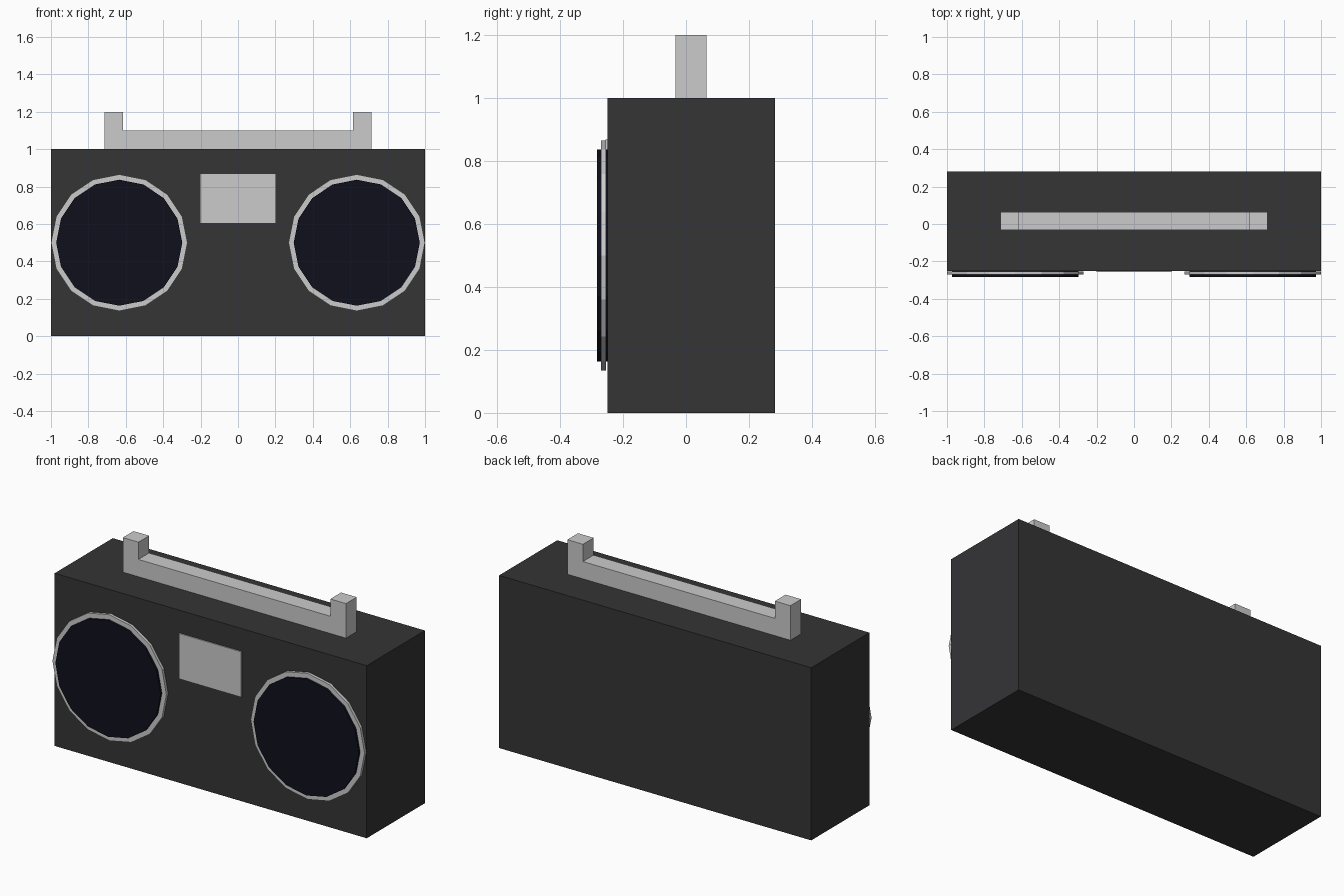
import bpy
from math import sin, cos, pi

if "Cube" in bpy.data.objects:
    bpy.data.objects.remove(bpy.data.objects["Cube"])


def material(name, rgb):
    m = bpy.data.materials.new(name)
    m.diffuse_color = (*rgb, 1)
    m.use_nodes = True
    m.node_tree.nodes["Principled BSDF"].inputs["Base Color"].default_value = m.diffuse_color
    return m


def add_mesh(name, verts, faces, mat=None):
    me = bpy.data.meshes.new(name)
    me.from_pydata(verts, [], faces)
    if mat:
        me.materials.append(mat)
    ob = bpy.data.objects.new(name, me)
    bpy.context.collection.objects.link(ob)
    return ob


def extrude_profile(name, profile, y0, y1, mat=None):
    """Prism from an anticlockwise (x, z) outline seen from the front."""
    n = len(profile)
    verts = [(x, y, z) for y in (y0, y1) for x, z in profile]
    faces = [tuple(range(n)), tuple(reversed(range(n, 2 * n)))]
    faces += [(i, i + n, (i + 1) % n + n, (i + 1) % n) for i in range(n)]
    return add_mesh(name, verts, faces, mat)


def rect(x0, x1, z0, z1):
    return [(x0, z0), (x1, z0), (x1, z1), (x0, z1)]


def circle(cx, cz, r, n=16):
    return [(cx + r * cos(2 * pi * i / n), cz + r * sin(2 * pi * i / n))
            for i in range(n)]


def ring(name, cx, cz, r_out, r_in, y0, y1, n=16):
    """Flat-faced hoop with a rectangular cross-section."""
    section = [(r_out, y0), (r_out, y1), (r_in, y1), (r_in, y0)]
    verts = [(x, y, z) for r, y in section for x, z in circle(cx, cz, r, n)]
    faces = []
    for s in range(4):
        a, b = s * n, (s + 1) % 4 * n
        faces += [(a + i, b + i, b + (i + 1) % n, a + (i + 1) % n)
                  for i in range(n)]
    return add_mesh(name, verts, faces)


dark = material("dark_plastic", (0.035, 0.035, 0.037))
navy = material("speaker_cloth", (0.005, 0.005, 0.012))

# Case
extrude_profile("case", rect(-1, 1, 0, 1), -0.25, 0.282, dark)

# Speakers with trim hoops
for side, sx in (("left", -1), ("right", 1)):
    extrude_profile(f"{side}_speaker", circle(sx * 0.635, 0.5, 0.337),
                    -0.283, -0.25, navy)
    ring(f"{side}_speaker_trim", sx * 0.635, 0.5, 0.365, 0.335, -0.27, -0.254)

# Front panel plate
extrude_profile("tape_door", rect(-0.2, 0.2, 0.605, 0.868), -0.256, -0.25)

# Carry handle: low bar with raised ends
extrude_profile("handle",
                [(-0.715, 1), (0.715, 1), (0.715, 1.2), (0.615, 1.2),
                 (0.615, 1.1), (-0.615, 1.1), (-0.615, 1.2), (-0.715, 1.2)],
                -0.033, 0.065)
